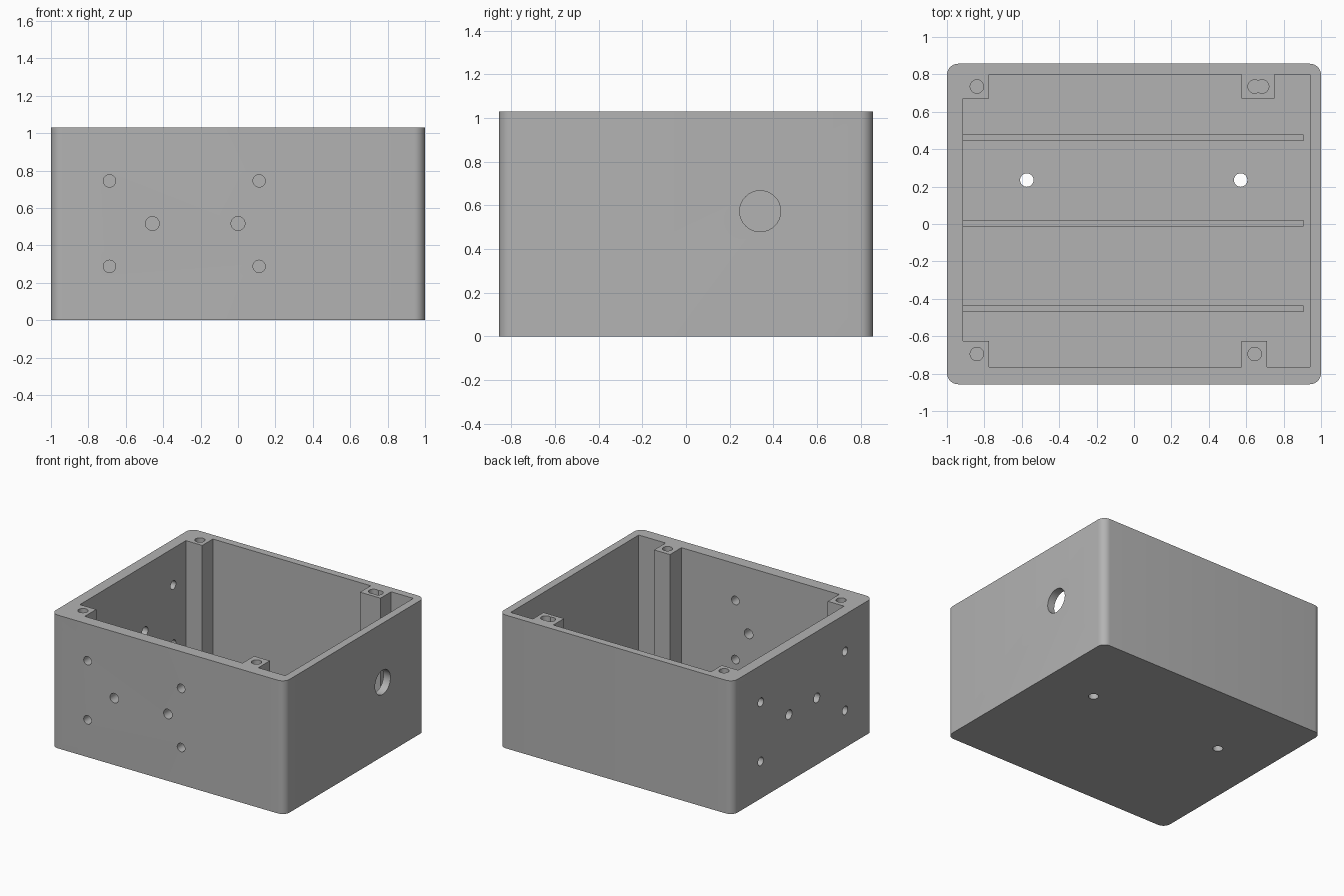
import bpy, bmesh, math
from mathutils import Matrix, Vector

if "Cube" in bpy.data.objects:
    bpy.data.objects.remove(bpy.data.objects["Cube"], do_unlink=True)

HALF_Y, HEIGHT, FLOOR = 0.857, 1.03, 0.06

grey = bpy.data.materials.new("plain grey")
grey.use_nodes = True
colour = (0.45, 0.45, 0.45, 1)
grey.diffuse_color = colour
grey.node_tree.nodes["Principled BSDF"].inputs["Base Color"].default_value = colour


def make_object(name, bm):
    bmesh.ops.recalc_face_normals(bm, faces=bm.faces)
    mesh = bpy.data.meshes.new(name)
    bm.to_mesh(mesh)
    bm.free()
    mesh.materials.append(grey)
    obj = bpy.data.objects.new(name, mesh)
    bpy.context.collection.objects.link(obj)
    return obj


def prism(name, outline, z0, z1, radius=0):
    """Extrude an outline upward, optionally rounding its upright edges."""
    bm = bmesh.new()
    base = bm.faces.new([bm.verts.new((x, y, z0)) for x, y in outline])
    top = bmesh.ops.extrude_face_region(bm, geom=[base])["geom"]
    bmesh.ops.translate(bm, vec=(0, 0, z1 - z0),
                        verts=[g for g in top if isinstance(g, bmesh.types.BMVert)])
    if radius:
        upright = [e for e in bm.edges
                   if abs(e.verts[0].co.z - e.verts[1].co.z) > 0.1]
        bmesh.ops.bevel(bm, geom=upright, offset=radius, segments=8,
                        profile=0.5, affect='EDGES')
    return make_object(name, bm)


def rectangle(x0, x1, y0, y1):
    return [(x0, y0), (x1, y0), (x1, y1), (x0, y1)]


def drill(centre, axis, radius, depth):
    """Cylindrical cutter centred on a point."""
    bm = bmesh.new()
    turn = Vector((0, 0, 1)).rotation_difference(Vector(axis)).to_matrix().to_4x4()
    bmesh.ops.create_cone(bm, cap_ends=True, segments=32, radius1=radius,
                          radius2=radius, depth=depth,
                          matrix=Matrix.Translation(centre) @ turn)
    return make_object("drill_cutter", bm)


def cut(target, cutter):
    cutter.hide_render = True
    mod = target.modifiers.new("cut", 'BOOLEAN')
    mod.operation, mod.solver, mod.object = 'DIFFERENCE', 'EXACT', cutter
    bpy.context.view_layer.objects.active = target
    bpy.ops.object.modifier_apply(modifier=mod.name)
    bpy.data.objects.remove(cutter, do_unlink=True)


# Enclosure shell with rounded upright corners
box = prism("enclosure_box", rectangle(-1, 1, -HALF_Y, HALF_Y), 0, HEIGHT, 0.06)

# Cavity outline leaves the four screw posts standing
cavity = [(-0.775, -0.765), (0.575, -0.765), (0.575, -0.625), (0.71, -0.625),
          (0.71, -0.765), (0.94, -0.765), (0.94, 0.80), (0.75, 0.80),
          (0.75, 0.67), (0.575, 0.67), (0.575, 0.80), (-0.775, 0.80),
          (-0.775, 0.67), (-0.915, 0.67), (-0.915, -0.625), (-0.775, -0.625)]
cut(box, prism("cavity_cutter", cavity, FLOOR, HEIGHT + 0.1))

# Screw holes in the post tops, one of them doubled
for x, y in [(-0.84, 0.735), (-0.84, -0.695), (0.645, -0.695),
             (0.645, 0.735), (0.685, 0.735)]:
    cut(box, drill((x, y, HEIGHT), (0, 0, 1), 0.036, 0.46))

# Floor holes
for x in (-0.573, 0.57):
    cut(box, drill((x, 0.235, 0), (0, 0, 1), 0.036, 0.3))

# Front wall: four corner holes and two middle holes
for x in (-0.687, 0.113):
    for z in (0.288, 0.745):
        cut(box, drill((x, -HALF_Y, z), (0, 1, 0), 0.033, 0.3))
for x in (-0.458, 0):
    cut(box, drill((x, -HALF_Y, 0.517), (0, 1, 0), 0.037, 0.3))

# Right wall: same pattern, spread wider
for y in (-0.515, 0.515):
    for z in (0.288, 0.745):
        cut(box, drill((-1, y, z), (1, 0, 0), 0.033, 0.3))
for y in (-0.17, 0.17):
    cut(box, drill((-1, y, 0.517), (1, 0, 0), 0.037, 0.3))

# Large cable hole in the left wall
cut(box, drill((1, 0.34, 0.573), (1, 0, 0), 0.094, 0.3))

# Smooth round surfaces, sharp edges kept
bpy.ops.object.select_all(action='DESELECT')
box.select_set(True)
bpy.context.view_layer.objects.active = box
bpy.ops.object.shade_smooth_by_angle(angle=math.radians(30))

# Low ribs across the floor
for name, y in (("front", -0.453), ("middle", 0.004), ("back", 0.461)):
    prism(name + "_floor_rib", rectangle(-0.93, 0.905, y - 0.017, y + 0.017),
          FLOOR - 0.02, FLOOR + 0.035)
